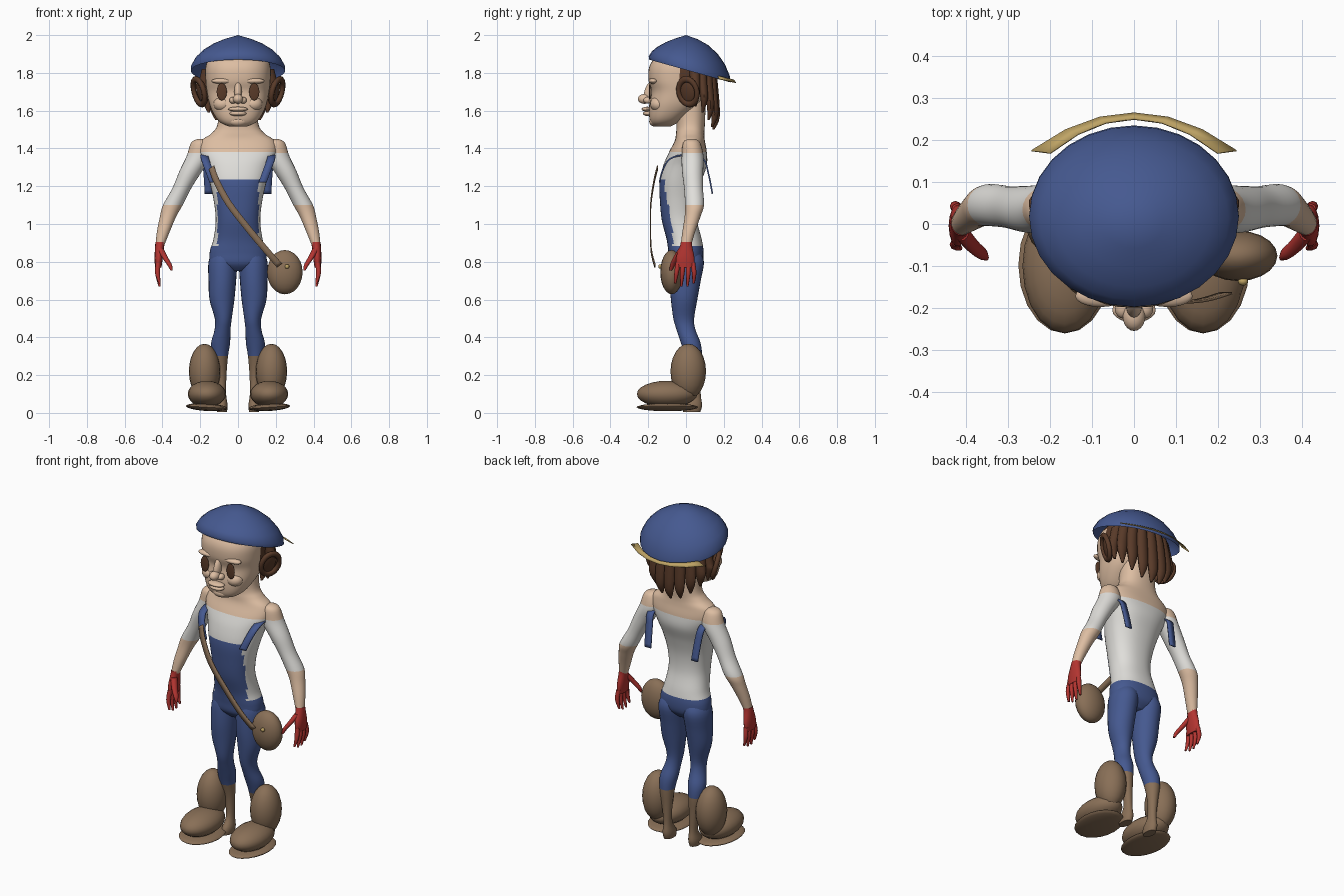
import bpy, bmesh, math
from mathutils import Vector, Euler

cube = bpy.data.objects.get("Cube")
if cube:
    bpy.data.objects.remove(cube)


def material(name, colour):
    m = bpy.data.materials.new(name)
    m.use_nodes = True
    m.diffuse_color = (*colour, 1)
    m.node_tree.nodes["Principled BSDF"].inputs["Base Color"].default_value = (*colour, 1)
    return m


SKIN = material("skin", (.72, .51, .36))
WHITE = material("shirt_white", (.74, .73, .7))
BLUE = material("denim_blue", (.06, .1, .28))
BROWN = material("leather_brown", (.25, .16, .095))
HAIR = material("hair_dark_brown", (.1, .043, .022))
RED = material("glove_red", (.45, .035, .03))
STRAW = material("straw_yellow", (.52, .37, .13))


def finish(name, bm, mats, rule=None):
    """Turn a bmesh into a smooth object, colouring faces by a rule on their centre."""
    bmesh.ops.recalc_face_normals(bm, faces=bm.faces)
    for f in bm.faces:
        f.smooth = True
        if rule:
            f.material_index = mats.index(rule(f.calc_center_median()))
    mesh = bpy.data.meshes.new(name)
    bm.to_mesh(mesh)
    bm.free()
    for m in mats:
        mesh.materials.append(m)
    obj = bpy.data.objects.new(name, mesh)
    bpy.context.collection.objects.link(obj)
    return obj


def spline(keys, steps):
    """Catmull-Rom interpolation through tuples."""
    out = []
    for i in range(len(keys) - 1):
        a, b, c, d = (Vector(keys[min(max(j, 0), len(keys) - 1)]) for j in range(i - 1, i + 3))
        for s in range(steps):
            t = s / steps
            out.append(b + (c - a) * t / 2 + (a * 2 - b * 5 + c * 4 - d) * t * t / 2
                       + (b * 3 - a - c * 3 + d) * t ** 3 / 2)
    return out + [Vector(keys[-1])]


def loft(name, keys, mats, rule=None, side=1, sides=24, steps=4, square=2):
    """Level elliptical rings (x, y, z, x radius, y radius) skinned together."""
    bm = bmesh.new()
    rings = []
    for x, y, z, rx, ry in spline(keys, steps):
        ring = []
        for i in range(sides):
            a = math.tau * i / sides
            c, s = math.cos(a), math.sin(a)
            px = math.copysign(abs(c) ** (2 / square), c) * rx
            py = math.copysign(abs(s) ** (2 / square), s) * ry
            ring.append(bm.verts.new((side * (x + px), y + py, z)))
        rings.append(ring)
    for lo, hi in zip(rings, rings[1:]):
        for i in range(sides):
            j = (i + 1) % sides
            bm.faces.new((lo[i], lo[j], hi[j], hi[i]))
    bm.faces.new(rings[0])
    bm.faces.new(rings[-1])
    return finish(name, bm, mats, rule)


def ball(name, loc, size, mat, rot=(0, 0, 0), seg=20):
    bm = bmesh.new()
    bmesh.ops.create_uvsphere(bm, u_segments=seg, v_segments=seg // 2 + 2, radius=1)
    turn = Euler(rot).to_matrix()
    for v in bm.verts:
        v.co = turn @ (v.co * Vector(size)) + Vector(loc)
    return finish(name, bm, [mat])


def ribbon(name, path, half, mat, thick, side=1):
    bm = bmesh.new()
    pairs = []
    for p in spline(path, 4):
        pairs.append([bm.verts.new(((p.x + k * half[0]) * side, p.y, p.z + k * half[1])) for k in (-1, 1)])
    for (a, b), (c, d) in zip(pairs, pairs[1:]):
        bm.faces.new((a, b, d, c))
    obj = finish(name, bm, [mat])
    mod = obj.modifiers.new("thickness", "SOLIDIFY")
    mod.thickness = thick
    mod.offset = 0
    return obj


# Torso with neck: trousers and bib, shirt, bare shoulders
def torso_colour(c):
    if c.z > 1.375:
        return SKIN
    if c.z < .885 or (c.z < 1.23 and c.y < -.07 and abs(c.x) < .108):
        return BLUE
    return WHITE


loft("torso", [
    (0, 0, .75, .05, .05), (0, 0, .79, .14, .085), (0, 0, .85, .15, .093), (0, -.01, .92, .13, .093),
    (0, -.035, 1.02, .118, .093), (0, -.04, 1.12, .128, .098), (0, -.03, 1.22, .15, .11),
    (0, -.005, 1.31, .175, .115), (0, .01, 1.38, .205, .1), (0, .02, 1.44, .195, .08),
    (0, .022, 1.48, .14, .075), (0, .025, 1.53, .108, .075), (0, .025, 1.66, .1, .08)],
    [SKIN, BLUE, WHITE], torso_colour, sides=40, steps=6, square=2.3)

# Head with scalp colour at the back
loft("head", [
    (0, -.125, 1.515, .045, .04), (0, -.115, 1.535, .09, .07), (0, -.095, 1.57, .122, .1),
    (0, -.06, 1.63, .15, .135), (0, -.035, 1.7, .165, .148), (0, -.035, 1.76, .172, .163),
    (0, -.03, 1.83, .172, .165), (0, -.02, 1.88, .15, .14), (0, 0, 1.92, .08, .08)],
    [SKIN, HAIR], lambda c: HAIR if c.z > 1.68 and c.y > -.045 else SKIN,
    sides=36, steps=5, square=2.35)

# Face features
ball("nose_tip", (0, -.22, 1.662), (.027, .035, .026), SKIN)
ball("nose_bridge", (0, -.19, 1.7), (.02, .03, .06), SKIN, (-.3, 0, 0))
ball("upper_lip", (0, -.205, 1.608), (.052, .03, .013), SKIN)
ball("lower_lip", (0, -.198, 1.585), (.045, .03, .014), SKIN)
ball("chin", (0, -.165, 1.543), (.05, .03, .027), SKIN)

# Cap: a dome leaning back, pointed at the crown
bm = bmesh.new()
crown = bm.verts.new((0, 0, 2))
previous = None
for r, h in ((.25, 0), (.25, .025), (.225, .07), (.185, .11), (.13, .145), (.07, .17)):
    ring = []
    for i in range(28):
        a = math.tau * i / 28
        lean = 1 - h / .19
        y = r * .86 * math.sin(a)
        ring.append(bm.verts.new((r * math.cos(a), y + .02 * lean, 1.81 + h - .28 * y * lean)))
    if previous:
        for i in range(28):
            j = (i + 1) % 28
            bm.faces.new((previous[i], previous[j], ring[j], ring[i]))
    previous = ring
for i in range(28):
    bm.faces.new((previous[i], previous[(i + 1) % 28], crown))
finish("cap", bm, [BLUE])

# Straw brim crescent behind the cap
bm = bmesh.new()
rows = []
for i in range(7):
    t = i / 3 - 1
    rows.append((bm.verts.new((.2 * t, .252 - .082 * t * t, 1.765 + .02 * t * t)),
                 bm.verts.new((.245 * t, .266 - .09 * t * t, 1.75 + .02 * t * t))))
for (a, b), (c, d) in zip(rows, rows[1:]):
    bm.faces.new((a, b, d, c))
finish("straw_brim", bm, [STRAW]).modifiers.new("thickness", "SOLIDIFY").thickness = .005

# Hair locks fanned around the back of the head
for i in range(9):
    a = math.radians(-76 + 19 * i)
    s, c = math.sin(a), math.cos(a)
    tip = 1.5 + .13 * s * s
    x, y = .185 * s, .02 + .125 * c
    loft("hair_lock", [
        (x * .9, y * .9, 1.82, .03, .03), (x, y, 1.73, .034, .026),
        (x * 1.06, y + .015 * c, tip + .07, .03, .02), (x, y, tip, .006, .006)],
        [HAIR], sides=10)


def arm_colour(c):
    return SKIN if c.z > 1.375 or c.z < 1.1 else WHITE


def leg_colour(c):
    return BLUE if c.z > .29 else BROWN


# Paired parts
for side, word in ((1, "left_"), (-1, "right_")):
    ball(word + "eye", (side * .086, -.192, 1.7), (.027, .005, .046), HAIR)
    ball(word + "brow", (side * .08, -.172, 1.757), (.06, .026, .016), SKIN)
    ball(word + "cheek", (side * .08, -.145, 1.635), (.05, .045, .04), SKIN)
    ball(word + "nostril", (side * .027, -.2, 1.655), (.019, .025, .018), SKIN)

    # Ear: a dish with a raised rim
    ball(word + "ear", (side * .19, .005, 1.7), (.018, .05, .07), HAIR, (0, side * .25, side * -.5))
    bpy.ops.mesh.primitive_torus_add(
        major_segments=20, minor_segments=8, major_radius=.055, minor_radius=.014,
        location=(side * .207, .01, 1.7), rotation=(0, side * (math.pi / 2 + .25), side * -.5))
    rim = bpy.context.object
    rim.name = word + "ear_rim"
    rim.scale.x = 1.25
    rim.data.materials.append(HAIR)

    loft(word + "arm", [
        (.195, .03, 1.45, .02, .02), (.198, .03, 1.43, .05, .045), (.205, .035, 1.36, .067, .058),
        (.25, .035, 1.28, .06, .056), (.297, .04, 1.19, .05, .05), (.345, .045, 1.1, .052, .05),
        (.37, .035, 1.04, .043, .042), (.395, .015, .96, .034, .034), (.413, 0, .89, .024, .028)],
        [SKIN, WHITE], arm_colour, side, steps=5)

    # Glove: palm, four fingers, thumb
    loft(word + "glove_palm", [
        (.411, .002, .905, .026, .03), (.415, 0, .88, .024, .034), (.42, -.004, .82, .022, .05),
        (.422, -.004, .77, .017, .047)], [RED], side=side, sides=14)
    for i in range(4):
        y, low = -.042 + .026 * i, .685 - .015 * (i in (1, 2))
        loft(word + "glove_finger", [
            (.422, y, .795, .013, .013), (.426, y * 1.2, .74, .013, .012),
            (.415, y * 1.25 - .005, low, .006, .006)], [RED], side=side, sides=8)
    loft(word + "glove_thumb", [
        (.412, -.02, .87, .018, .02), (.385, -.052, .82, .016, .018),
        (.363, -.07, .785, .013, .015), (.352, -.08, .755, .006, .007)], [RED], side=side, sides=10)

    loft(word + "leg", [
        (.07, 0, .86, .06, .07), (.08, .005, .8, .076, .09), (.083, -.005, .7, .073, .083),
        (.085, -.01, .6, .066, .07), (.078, -.012, .5, .045, .055), (.082, 0, .44, .042, .05),
        (.092, .025, .37, .05, .052), (.095, .04, .3, .042, .045), (.09, .05, .2, .029, .03),
        (.085, .05, .1, .022, .028), (.085, .035, .04, .03, .05), (.085, .03, .004, .026, .045)],
        [BLUE, BROWN], leg_colour, side)

    ball(word + "boot_shaft", (side * .177, .012, .22), (.083, .094, .146), BROWN)
    ball(word + "boot_toe", (side * .165, -.1, .1), (.101, .16, .07), BROWN)
    ball(word + "boot_sole", (side * .165, -.098, .03), (.111, .163, .02), BROWN, (0, side * -.06, 0))

    ribbon(word + "brace", [
        (.13, -.14, 1.22), (.152, -.125, 1.28), (.175, -.085, 1.345), (.175, 0, 1.365),
        (.17, .09, 1.345), (.162, .118, 1.27), (.155, .14, 1.16)], (.021, 0), BLUE, .008, side)

# Shoulder pouch on its strap
ribbon("pouch_strap", [
    (-.14, -.15, 1.3), (-.115, -.168, 1.23), (-.05, -.186, 1.11), (.05, -.188, .98),
    (.15, -.184, .86), (.22, -.165, .78)], (.014, .01), BROWN, .006)
ball("pouch", (.248, -.076, .745), (.094, .06, .117), BROWN)
ball("pouch_button", (.26, -.137, .775), (.012, .01, .012), STRAW, seg=12)

# Smooth shading that keeps sharp edges
for obj in bpy.context.scene.objects:
    obj.select_set(obj.type == "MESH")
    if obj.type == "MESH":
        bpy.context.view_layer.objects.active = obj
bpy.ops.object.shade_smooth_by_angle(angle=math.radians(50))
